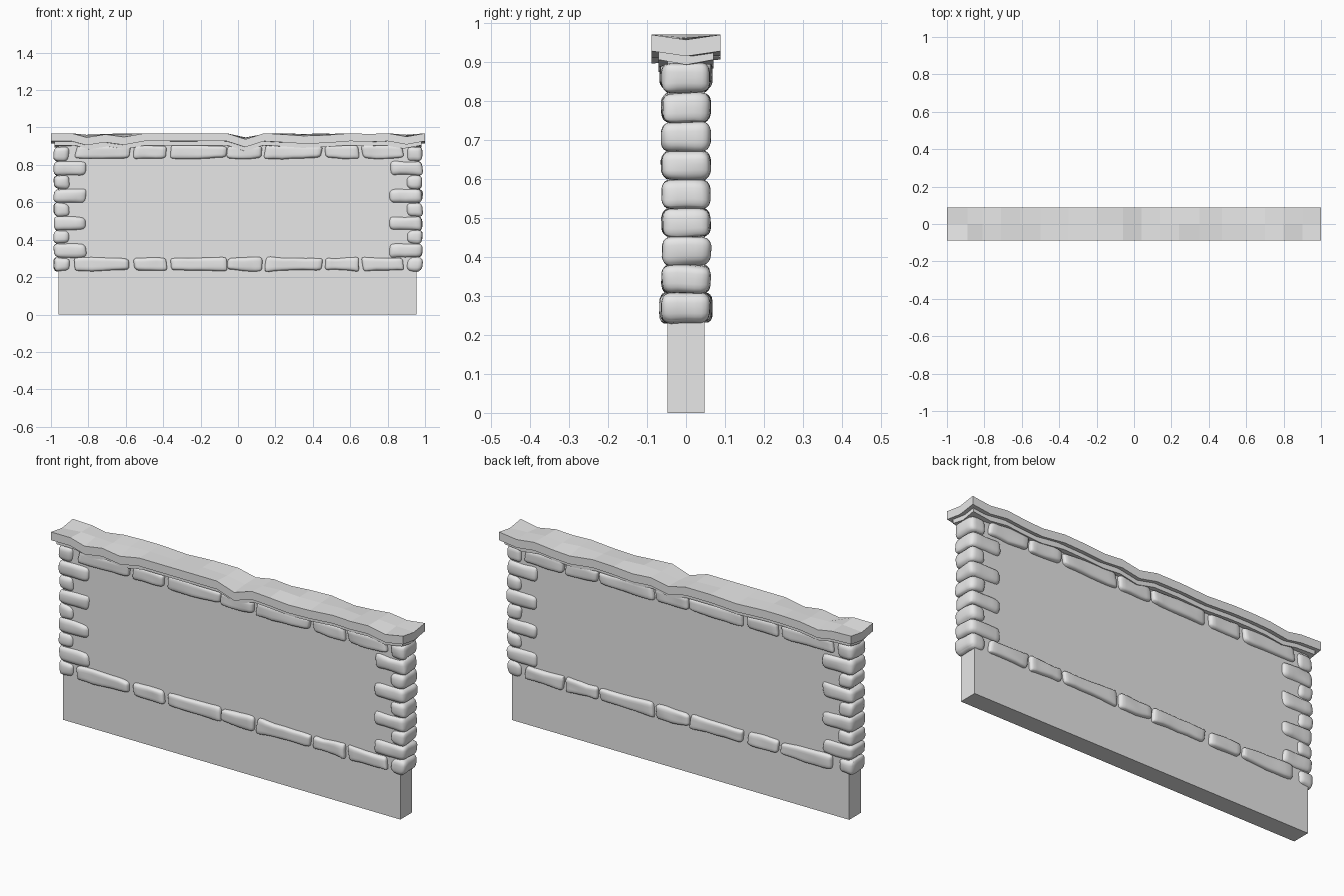
import bpy, bmesh, math, random
from mathutils import Vector, noise

if "Cube" in bpy.data.objects:
    bpy.data.objects.remove(bpy.data.objects["Cube"])

random.seed(4)
stone_mat = bpy.data.materials.new("light grey stone")
stone_mat.diffuse_color = (0.8, 0.8, 0.8, 1)
stone_mat.use_nodes = True
stone_mat.node_tree.nodes["Principled BSDF"].inputs["Base Color"].default_value = stone_mat.diffuse_color


def finish(bm, name, smooth=False):
    bmesh.ops.recalc_face_normals(bm, faces=bm.faces)
    me = bpy.data.meshes.new(name)
    bm.to_mesh(me)
    bm.free()
    ob = bpy.data.objects.new(name, me)
    bpy.context.collection.objects.link(ob)
    me.materials.append(stone_mat)
    for p in me.polygons:
        p.use_smooth = smooth
    return ob


def box(name, x0, x1, hy, z0, z1):
    bm = bmesh.new()
    bmesh.ops.create_cube(bm, size=1)
    for v in bm.verts:
        v.co = ((x0 + x1) / 2 + v.co.x * (x1 - x0), v.co.y * 2 * hy,
                (z0 + z1) / 2 + v.co.z * (z1 - z0))
    return finish(bm, name)


def stone(name, x0, x1, hy, z0, z1, r, skew=0.005):
    """Rounded, slightly lumpy block."""
    bm = bmesh.new()
    bmesh.ops.create_cube(bm, size=2)
    bmesh.ops.subdivide_edges(bm, edges=bm.edges[:], cuts=9, use_grid_fill=True)
    half = Vector(((x1 - x0) / 2, hy, (z1 - z0) / 2))
    mid = Vector(((x0 + x1) / 2, 0, (z0 + z1) / 2))
    seed = Vector([random.uniform(-50, 50) for _ in range(3)])
    tilt = [random.uniform(-skew, skew) for _ in range(4)]
    for v in bm.verts:
        # gather the grid lines near the edges, then round the corners
        u = [math.copysign(1 - (1 - abs(c)) ** 2, c) for c in v.co]
        p = Vector([a * h for a, h in zip(u, half)])
        core = Vector([max(-h + r, min(h - r, c)) for c, h in zip(p, half)])
        d = p - core
        if d.length > 0:
            p = core + d.normalized() * r
        p.z += (tilt[0] * u[0] + tilt[1] * (u[0] ** 2 - 0.5)) * u[2]
        p.x += (tilt[2] * u[2] + tilt[3] * u[1]) * 1.2
        p += noise.noise_vector(p * 16 + seed) * 0.004
        v.co = p + mid
    return finish(bm, name, True)


# plain wall core
box("wall_core", -0.96, 0.955, 0.047, 0, 0.915)

# courses of long stones along the top and bottom, running through the wall
spans = [(-0.87, -0.58), (-0.56, -0.385), (-0.36, -0.06), (-0.055, 0.13),
         (0.145, 0.45), (0.465, 0.645), (0.66, 0.88)]
for label, z0, z1 in (("bottom", 0.235, 0.304), ("top", 0.834, 0.904)):
    for i, (a, b) in enumerate(spans):
        stone(f"{label}_course_stone_{i + 1}", a, b, 0.066, z0, z1, 0.017)

# corner stones, alternately short and long
levels = [0.232, 0.305, 0.38, 0.45, 0.524, 0.597, 0.672, 0.743, 0.82, 0.897]
for side, s in (("left", -1), ("right", 1)):
    for i in range(9):
        inner = 0.81 if i % 2 else 0.90
        a, b = sorted((s * inner, s * 0.985))
        stone(f"{side}_corner_stone_{i + 1}", a, b, 0.062,
              levels[i] - 0.001, levels[i + 1] + 0.001, 0.026, 0.003)

# wavy coping: (x, sag of front edge, sag of middle, sag of back edge)
wave = [(-1, 0, .013, 0), (-.89, 0, .004, .004), (-.81, .022, .008, .018),
        (-.71, .006, .012, .004), (-.61, .02, .004, 0), (-.5, 0, 0, 0),
        (-.35, 0, .005, .008), (-.2, 0, 0, 0), (-.06, 0, .005, 0),
        (.04, .032, .024, .022), (.14, 0, .006, .004), (.24, .006, 0, .012),
        (.35, .014, .006, .004), (.47, .01, .004, 0), (.6, 0, 0, .016),
        (.7, .004, .008, .01), (.8, 0, 0, 0), (.9, .018, .008, .012),
        (1, 0, .013, 0)]


def coping(name, hx, hy, z_top, thick):
    bm = bmesh.new()
    rings = []
    for x, f, m, b in wave:
        rows = list(zip((-hy, 0, hy), (f, m, b)))
        top = [bm.verts.new((x * hx, y, z_top - s)) for y, s in rows]
        low = [bm.verts.new((x * hx, y, z_top - thick - s)) for y, s in rows]
        rings.append(top + low[::-1])
    for p, q in zip(rings, rings[1:]):
        for i in range(6):
            j = (i + 1) % 6
            bm.faces.new((p[i], p[j], q[j], q[i]))
    for r in (rings[0], rings[-1]):
        bm.faces.new((r[0], r[1], r[4], r[5]))
        bm.faces.new((r[1], r[2], r[3], r[4]))
    return finish(bm, name)


coping("coping_slab", 1.0, 0.088, 0.969, 0.042)
coping("coping_under_layer", 0.982, 0.07, 0.932, 0.027)
